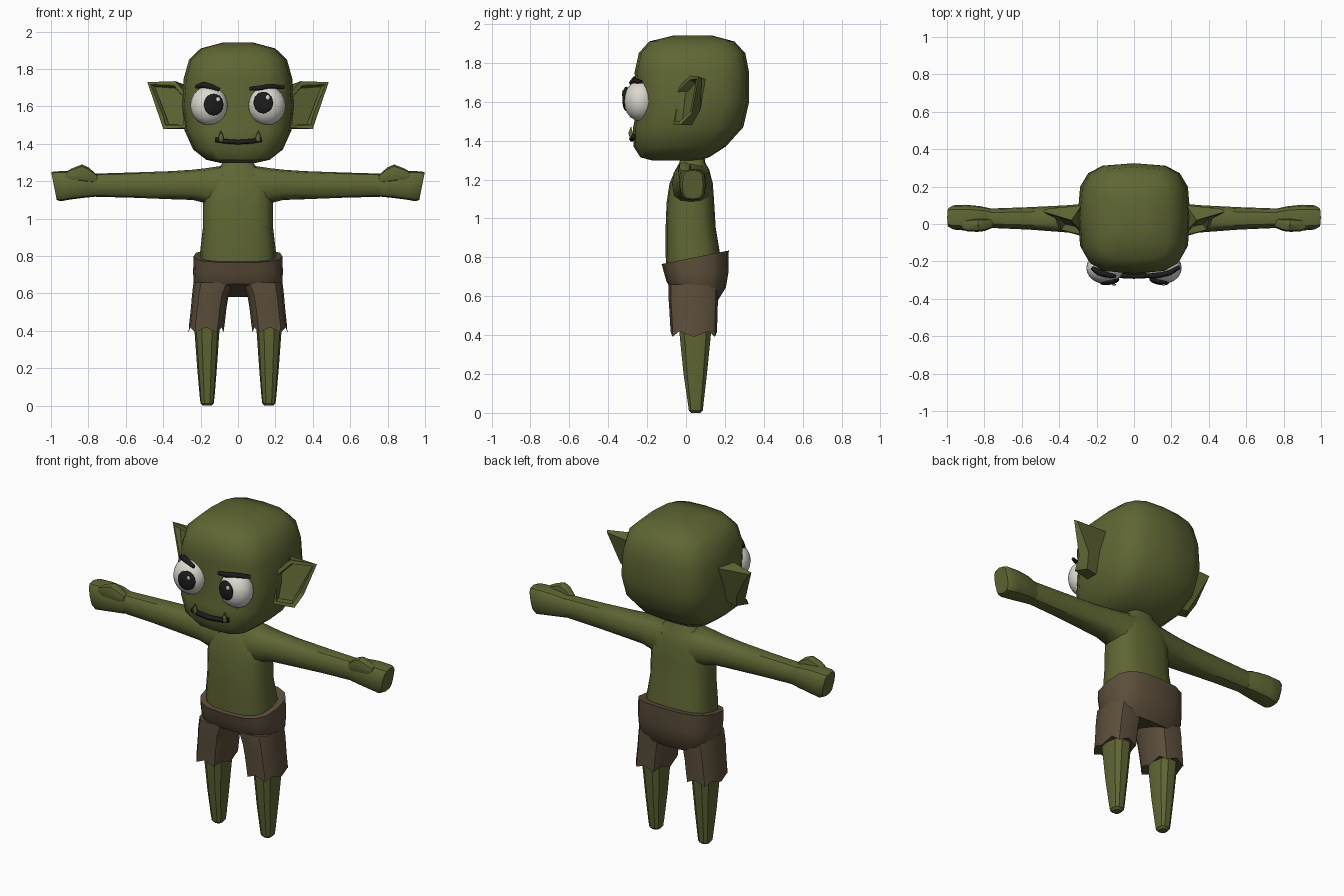
import bpy, bmesh, math
from mathutils import Vector

if "Cube" in bpy.data.objects:
    bpy.data.objects.remove(bpy.data.objects["Cube"], do_unlink=True)


def material(name, rgb):
    m = bpy.data.materials.new(name)
    m.use_nodes = True
    m.diffuse_color = (*rgb, 1)
    b = m.node_tree.nodes["Principled BSDF"]
    b.inputs["Base Color"].default_value = (*rgb, 1)
    b.inputs["Roughness"].default_value = 0.8
    return m


SKIN = material("olive skin", (0.115, 0.133, 0.034))
CLOTH = material("brown cloth", (0.105, 0.076, 0.043))
WHITE = material("eye white", (0.72, 0.69, 0.63))
BLACK = material("black", (0.012, 0.012, 0.013))


def finish(name, bm, mat, mirror=False, angle=35):
    bmesh.ops.recalc_face_normals(bm, faces=bm.faces)
    me = bpy.data.meshes.new(name)
    bm.to_mesh(me)
    bm.free()
    me.materials.append(mat)
    me.polygons.foreach_set("use_smooth", [True] * len(me.polygons))
    me.set_sharp_from_angle(angle=math.radians(angle))
    ob = bpy.data.objects.new(name, me)
    bpy.context.collection.objects.link(ob)
    if mirror:
        ob.modifiers.new("Mirror", 'MIRROR').use_axis[0] = True
    return ob


def loft(name, rings, mat, axis='z', n=12, e=2.6, mirror=False, jag=0.0):
    """Rings are (t, u0, u1, v0, v1[, slope]): rounded boxes stacked along the axis."""
    bm = bmesh.new()
    loops = []
    for r, (t, u0, u1, v0, v1, *s) in enumerate(rings):
        loop = []
        for i in range(n):
            a = 2 * math.pi * i / n
            c, d = math.cos(a), math.sin(a)
            c = math.copysign(abs(c) ** (2 / e), c)
            d = math.copysign(abs(d) ** (2 / e), d)
            u = (u0 + u1) / 2 + c * (u1 - u0) / 2
            v = (v0 + v1) / 2 + d * (v1 - v0) / 2
            w = t + (s[0] * d * (v1 - v0) / 2 if s else 0)
            if r == 0:
                w += jag * (1 if i % 2 else -1)
            loop.append(bm.verts.new((u, v, w) if axis == 'z' else (w, u, v)))
        loops.append(loop)
    for a, b in zip(loops, loops[1:]):
        for i in range(n):
            j = (i + 1) % n
            bm.faces.new((a[i], a[j], b[j], b[i]))
    bm.faces.new(loops[0])
    bm.faces.new(loops[-1])
    return finish(name, bm, mat, mirror)


def ball(name, loc, size, mat, yaw=0.0, seg=20):
    bm = bmesh.new()
    bmesh.ops.create_uvsphere(bm, u_segments=seg, v_segments=seg // 2, radius=1)
    ob = finish(name, bm, mat, angle=60)
    ob.location, ob.scale, ob.rotation_euler[2] = loc, size, yaw
    return ob


def stroke(name, pts, mat):
    """Tapered tube through (x, y, z, radius) points."""
    cu = bpy.data.curves.new(name, 'CURVE')
    cu.dimensions, cu.bevel_depth, cu.bevel_resolution = '3D', 1, 1
    cu.use_fill_caps = True
    sp = cu.splines.new('POLY')
    sp.points.add(len(pts) - 1)
    for p, (x, y, z, r) in zip(sp.points, pts):
        p.co, p.radius = (x, y, z, 1), r
    cu.materials.append(mat)
    bpy.context.collection.objects.link(bpy.data.objects.new(name, cu))


# Head: a rounded block, with the face set back a little at eye height
loft("head", [
    (1.297, -.09, .09, -.17, .06), (1.315, -.17, .17, -.235, .12),
    (1.37, -.24, .24, -.27, .205), (1.47, -.285, .285, -.272, .295),
    (1.60, -.302, .302, -.242, .325), (1.75, -.29, .29, -.265, .325),
    (1.85, -.262, .262, -.243, .305), (1.91, -.20, .20, -.19, .25),
    (1.942, -.08, .08, -.06, .13)], SKIN, n=16, e=3.3)

# Ears: a leaning cup with an inset hollow
bm = bmesh.new()
rim = [(.335, .02, 1.735), (.485, .065, 1.73), (.42, .03, 1.54),
       (.40, -.03, 1.48), (.28, -.065, 1.485), (.27, -.05, 1.66)]
back = [(.28, .10, 1.715), (.475, .08, 1.722), (.39, .075, 1.56),
        (.36, .03, 1.48), (.26, .01, 1.48), (.25, .08, 1.64)]
fv = [bm.verts.new(p) for p in rim]
bv = [bm.verts.new(p) for p in back]
front = bm.faces.new(fv)
bm.faces.new(bv[::-1])
for i in range(6):
    j = (i + 1) % 6
    bm.faces.new((fv[j], fv[i], bv[i], bv[j]))
bmesh.ops.recalc_face_normals(bm, faces=bm.faces)
bmesh.ops.inset_individual(bm, faces=[front], thickness=.024, depth=0)
bmesh.ops.inset_individual(bm, faces=[front], thickness=.010, depth=-.035)
finish("ears", bm, SKIN, mirror=True, angle=25)

# Eyes with pupils and glints
for side, s, px, pz in (("right", -1, -.130, 1.61), ("left", 1, .135, 1.62)):
    ball(side + "_eye", (s * .155, -.235, 1.605), (.1, .085, .105), WHITE)
    ball(side + "_pupil", (px, -.307, pz), (.053, .018, .058), BLACK, -s * .19)
    ball(side + "_glint", (px + .024, -.324, pz + .028), (.012, .005, .013), WHITE, seg=12)

# Eyebrows
stroke("right_eyebrow", [(-.225, -.235, 1.703, .010), (-.187, -.258, 1.716, .018),
                         (-.145, -.272, 1.706, .015), (-.10, -.28, 1.690, .010)], BLACK)
stroke("left_eyebrow", [(.062, -.275, 1.694, .011), (.11, -.278, 1.699, .015),
                        (.187, -.262, 1.708, .014), (.245, -.230, 1.702, .010)], BLACK)

# Mouth and tusks
stroke("mouth", [(x, -.279 + .7 * x * x, 1.409 + .9 * x * x, .014)
                 for x in (-.12, -.07, 0, .07, .125)], BLACK)
for side, x in (("right", -.09), ("left", .108)):
    stroke(side + "_tusk", [(x, -.277, 1.415, .014), (x, -.285, 1.44, .013),
                            (x * 1.02, -.283, 1.47, .002)], SKIN)

# Torso and neck
loft("torso", [
    (.70, -.20, .20, -.10, .18), (.82, -.203, .203, -.105, .175),
    (.95, -.188, .188, -.105, .153), (1.08, -.187, .187, -.10, .145),
    (1.18, -.18, .18, -.085, .138), (1.25, -.14, .14, -.055, .12),
    (1.285, -.09, .09, -.035, .10), (1.34, -.07, .07, -.02, .09)], SKIN, n=16, e=2.8)

# Arms, hands and thumbs, held straight out
loft("arms", [
    (.08, -.075, .13, 1.05, 1.283), (.17, -.07, .12, 1.082, 1.270),
    (.24, -.058, .11, 1.10, 1.262), (.36, -.045, .10, 1.104, 1.254),
    (.56, -.03, .09, 1.112, 1.247), (.79, -.02, .082, 1.118, 1.24)],
    SKIN, axis='x', mirror=True)
loft("hands", [
    (.76, -.02, .082, 1.118, 1.235), (.82, -.03, .095, 1.112, 1.25),
    (.90, -.035, .103, 1.102, 1.255), (.965, -.03, .10, 1.093, 1.253, .2),
    (.984, -.018, .088, 1.10, 1.248, .2)], SKIN, axis='x', e=3.2, mirror=True)
loft("thumbs", [
    (.755, -.02, .03, 1.19, 1.235), (.80, -.038, .03, 1.19, 1.275),
    (.835, -.042, .03, 1.195, 1.29), (.89, -.04, .025, 1.20, 1.268),
    (.92, -.03, .02, 1.205, 1.25)], SKIN, axis='x', n=8, mirror=True)

# Legs tapering to blunt feet
loft("legs", [
    (.0, .142, .188, .025, .075), (.012, .13, .20, .013, .088),
    (.05, .125, .205, .008, .092), (.20, .113, .218, -.015, .110),
    (.39, .10, .232, -.035, .130), (.48, .10, .235, -.04, .135)],
    SKIN, n=10, mirror=True)

# Shorts: seat with a sloping waistband, and two ragged legs
loft("shorts_seat", [
    (.615, -.215, .215, -.085, .165, -.28), (.66, -.238, .238, -.10, .205, -.1),
    (.72, -.24, .24, -.113, .218), (.80, -.237, .237, -.125, .22, .2)],
    CLOTH, n=16, e=2.9)
loft("shorts_legs", [
    (.405, .078, .264, -.08, .16), (.43, .072, .262, -.08, .16),
    (.52, .062, .252, -.085, .162), (.59, .05, .246, -.09, .165),
    (.66, .02, .238, -.09, .165)], CLOTH, n=12, e=3, mirror=True, jag=.014)
